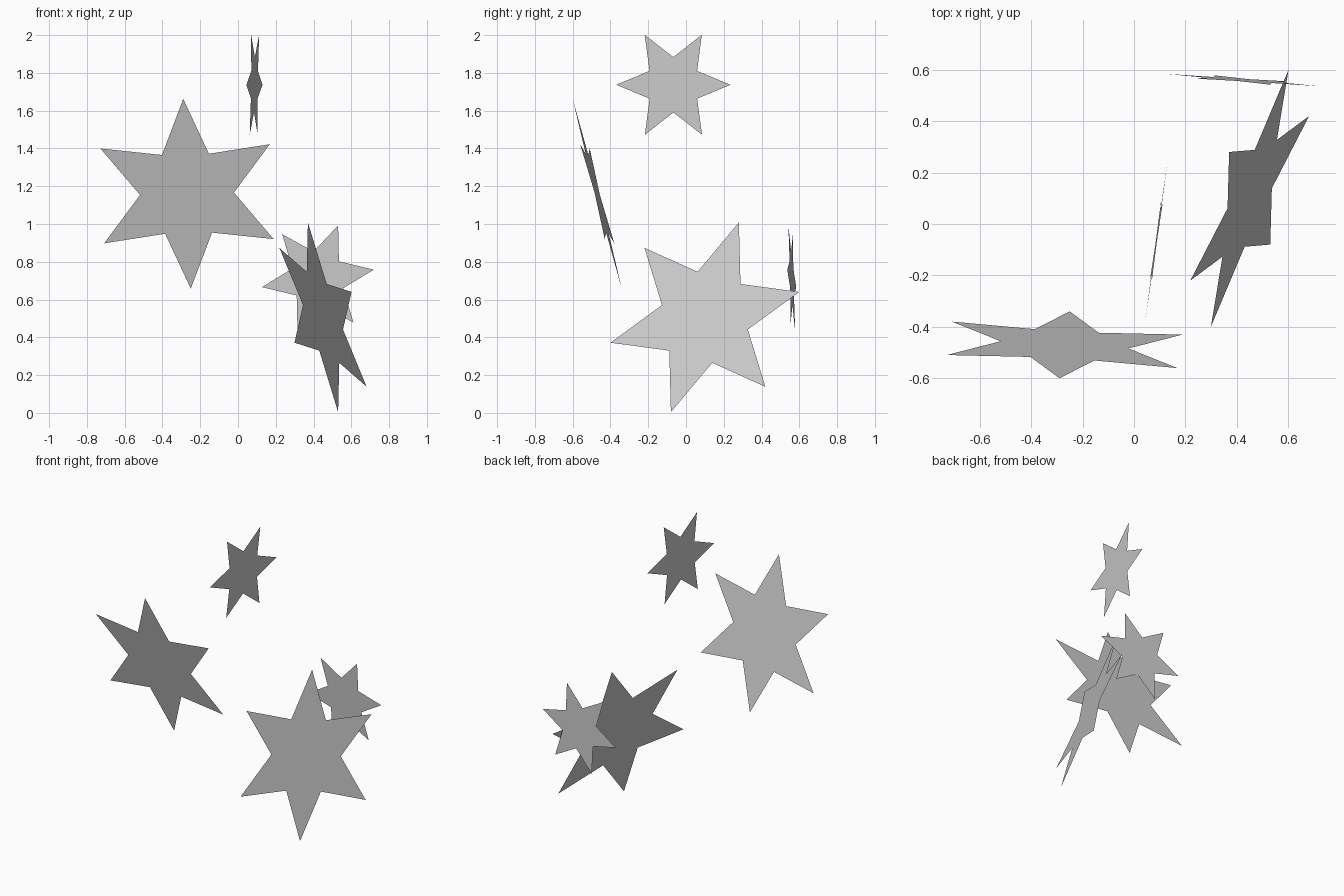
import bpy
import bmesh
import math
from mathutils import Vector

if "Cube" in bpy.data.objects:
    bpy.data.objects.remove(bpy.data.objects["Cube"])

INNER = 0.48  # notch radius relative to tip radius

grey = bpy.data.materials.new("light_grey")
grey.diffuse_color = (0.6, 0.6, 0.6, 1.0)
grey.use_nodes = True
grey.node_tree.nodes["Principled BSDF"].inputs["Base Color"].default_value = grey.diffuse_color


def star(name, centre, tip_a, tip_b):
    """Flat six-pointed star; tip_a and tip_b are offsets of neighbouring tips (60 degrees apart)."""
    c, u = Vector(centre), Vector(tip_a)
    normal = u.cross(Vector(tip_b)).normalized()
    v = normal.cross(u)
    bm = bmesh.new()
    verts = []
    for i in range(12):
        r = INNER if i % 2 else 1.0
        a = i * math.pi / 6
        verts.append(bm.verts.new(r * (u * math.cos(a) + v * math.sin(a))))
    bm.faces.new(verts)
    mesh = bpy.data.meshes.new(name)
    bm.to_mesh(mesh)
    bm.free()
    mesh.materials.append(grey)
    obj = bpy.data.objects.new(name, mesh)
    obj.location = c
    bpy.context.collection.objects.link(obj)


# Large star at the front left
star("large_left_star", (-0.27, -0.47, 1.16), (-0.02, -0.13, 0.502), (0.445, -0.09, 0.26))
# Small star at the top
star("small_top_star", (0.087, -0.067, 1.737), (0.0425, 0.3025, 0.0), (0.025, 0.151, 0.263))
# Large star at the right
star("large_right_star", (0.45, 0.10, 0.506), (-0.08, 0.18, 0.502), (0.15, 0.50, 0.138))
# Small star at the back right
star("small_back_star", (0.4225, 0.56, 0.712), (0.1075, -0.018, 0.28), (0.2975, -0.024, 0.048))
